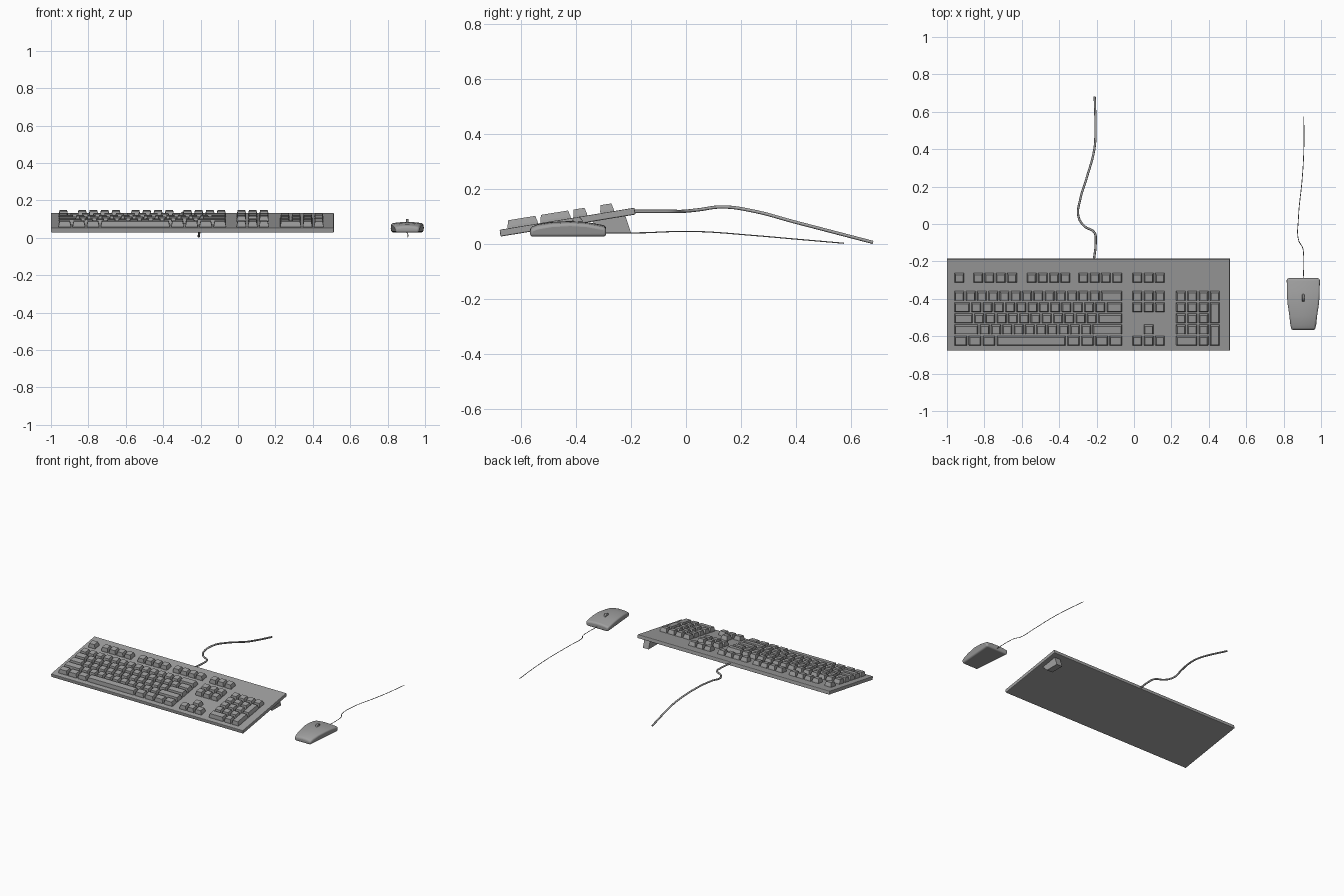
import bpy, bmesh, math
from mathutils import Matrix, Vector

cube = bpy.data.objects.get("Cube")
if cube:
    bpy.data.objects.remove(cube)


def material(name, value):
    m = bpy.data.materials.new(name)
    m.use_nodes = True
    colour = (value, value, value, 1)
    m.diffuse_color = colour
    m.node_tree.nodes["Principled BSDF"].inputs["Base Color"].default_value = colour
    return m


GREY = material("mid_grey", 0.35)


def finish(name, bm, bevel=0, segments=2, smooth=False):
    bmesh.ops.recalc_face_normals(bm, faces=bm.faces)
    mesh = bpy.data.meshes.new(name)
    bm.to_mesh(mesh)
    bm.free()
    ob = bpy.data.objects.new(name, mesh)
    bpy.context.collection.objects.link(ob)
    mesh.materials.append(GREY)
    if bevel:
        mod = ob.modifiers.new("rounded_edges", "BEVEL")
        mod.width, mod.segments = bevel, segments
        mod.limit_method = "ANGLE"
        mod.angle_limit = math.radians(40)
    if smooth:
        bpy.ops.object.select_all(action="DESELECT")
        ob.select_set(True)
        bpy.context.view_layer.objects.active = ob
        bpy.ops.object.shade_smooth_by_angle(angle=math.radians(40))
    return ob


def loft(bm, rings):
    """Closed skin through equally long rings, capped at both ends."""
    rows = [[bm.verts.new(p) for p in ring] for ring in rings]
    n = len(rows[0])
    for a, b in zip(rows, rows[1:]):
        for i in range(n):
            bm.faces.new((a[i], a[(i + 1) % n], b[(i + 1) % n], b[i]))
    bm.faces.new(rows[0])
    bm.faces.new(rows[-1])


def rect(x0, x1, y0, y1, z):
    return [(x0, y0, z), (x1, y0, z), (x1, y1, z), (x0, y1, z)]


# Sloping frame of the keyboard: origin on the front top edge
TILT = Matrix.Translation((0, -0.678, 0.053)) @ Matrix.Rotation(0.162, 4, "X")

# Keyboard case
bm = bmesh.new()
loft(bm, [rect(-1, 0.513, 0, 0.497, -0.025), rect(-1, 0.513, 0, 0.497, 0)])
bm.transform(TILT)
finish("keyboard_case", bm, 0.004)

# Keys: each is (left x, width in units, row, height in rows)
U, PITCH, GAP = 0.0603, 0.0605, 0.009
ROWS = [0.056 + PITCH * i for i in range(5)] + [0.397]


def keys(name, layout):
    bm = bmesh.new()
    for x, w, row, tall in layout:
        x0, x1 = x + GAP / 2, x + w * U - GAP / 2
        y0 = ROWS[row] - (PITCH - GAP) / 2
        y1 = y0 + tall * PITCH - GAP
        t = 0.006
        loft(bm, [rect(x0, x1, y0, y1, -0.002),
                  rect(x0 + 0.001, x1 - 0.001, y0 + 0.001, y1 - 0.001, 0.008),
                  rect(x0 + t, x1 - t, y0 + t, y1 - t, 0.029)])
    bm.transform(TILT)
    finish(name, bm)


def run(start, row, widths):
    out = []
    for w in widths:
        out.append((start, w, row, 1))
        start += w * U
    return out


LEFT, NAV, PAD = -0.964, -0.012, 0.221
keys("main_keys",
     run(LEFT, 4, [1] * 13 + [2])
     + run(LEFT, 3, [1.5] + [1] * 12 + [1.5])
     + run(LEFT, 2, [1.75] + [1] * 11 + [2.25])
     + run(LEFT, 1, [2.25] + [1] * 10 + [2.75])
     + run(LEFT, 0, [1.25] * 3 + [6.25] + [1.25] * 4))
keys("function_keys", run(LEFT, 5, [1])
     + [k for s in (1.67, 6.4, 11) for k in run(LEFT + s * U, 5, [1] * 4)])
keys("navigation_keys", [k for r in (3, 4, 5) for k in run(NAV, r, [1] * 3)])
keys("arrow_keys", run(NAV, 0, [1] * 3) + run(NAV + U, 1, [1]))
keys("number_pad_keys", run(PAD, 4, [1] * 4)
     + [k for r in (1, 2, 3) for k in run(PAD, r, [1] * 3)]
     + run(PAD, 0, [2, 1])
     + [(PAD + 3 * U, 1, r, 2) for r in (0, 2)])

# Folding foot under the back corner
bm = bmesh.new()
side = [(-0.222, 0.108), (-0.2, 0.042), (-0.3, 0.042), (-0.345, 0.088)]
loft(bm, [[(x, y, z) for y, z in side] for x in (0.435, 0.48)])
finish("rear_foot", bm)

# Mouse body: side profile lofted across its tapering, crowned width
profile = [(-0.567, 0.028), (-0.567, 0.062), (-0.54, 0.073), (-0.49, 0.081),
           (-0.42, 0.085), (-0.36, 0.081), (-0.29, 0.068), (-0.29, 0.028)]
MX = 0.905
bm = bmesh.new()
rings = []
for i in range(9):
    s = i / 4 - 1
    ring = []
    for y, z in profile:
        half = 0.09 - 0.025 * max(0, (-0.4 - y) / 0.167)
        low = z < 0.03
        ring.append((MX + s * half * (0.95 if low else 1), y,
                     z if low else z - 0.008 * s * s))
    rings.append(ring)
loft(bm, rings)
finish("mouse_body", bm, 0.011, 4, True)

# Scroll wheel
bm = bmesh.new()
bmesh.ops.create_cone(bm, cap_ends=True, segments=24, radius1=0.02, radius2=0.02, depth=0.014,
                      matrix=Matrix.Translation((MX, -0.395, 0.08)) @ Matrix.Rotation(math.pi / 2, 4, "Y"))
finish("scroll_wheel", bm, 0.003, 2, True)


# Cables: smooth curves with a round section
def cable(name, radius, points):
    cu = bpy.data.curves.new(name, "CURVE")
    cu.dimensions = "3D"
    cu.bevel_depth, cu.bevel_resolution = radius, 2
    cu.resolution_u = 6
    cu.use_fill_caps = True
    sp = cu.splines.new("BEZIER")
    sp.bezier_points.add(len(points) - 1)
    for bp, p in zip(sp.bezier_points, points):
        bp.co = Vector(p)
        bp.handle_left_type = bp.handle_right_type = "AUTO"
    cu.materials.append(GREY)
    bpy.context.collection.objects.link(bpy.data.objects.new(name, cu))


cable("keyboard_cable", 0.006, [
    (-0.215, -0.195, 0.12), (-0.205, -0.1, 0.12), (-0.212, -0.045, 0.12),
    (-0.265, -0.012, 0.12), (-0.297, 0.04, 0.125), (-0.288, 0.13, 0.136),
    (-0.255, 0.24, 0.122), (-0.212, 0.4, 0.08), (-0.206, 0.5, 0.054), (-0.21, 0.68, 0.007)])
cable("mouse_cable", 0.002, [
    (MX, -0.3, 0.042), (MX + 0.002, -0.17, 0.042), (MX - 0.004, -0.125, 0.043),
    (MX - 0.024, -0.09, 0.045), (MX - 0.026, 0.03, 0.047), (MX - 0.005, 0.25, 0.032),
    (MX + 0.003, 0.4, 0.019), (MX + 0.003, 0.575, 0.004)])
